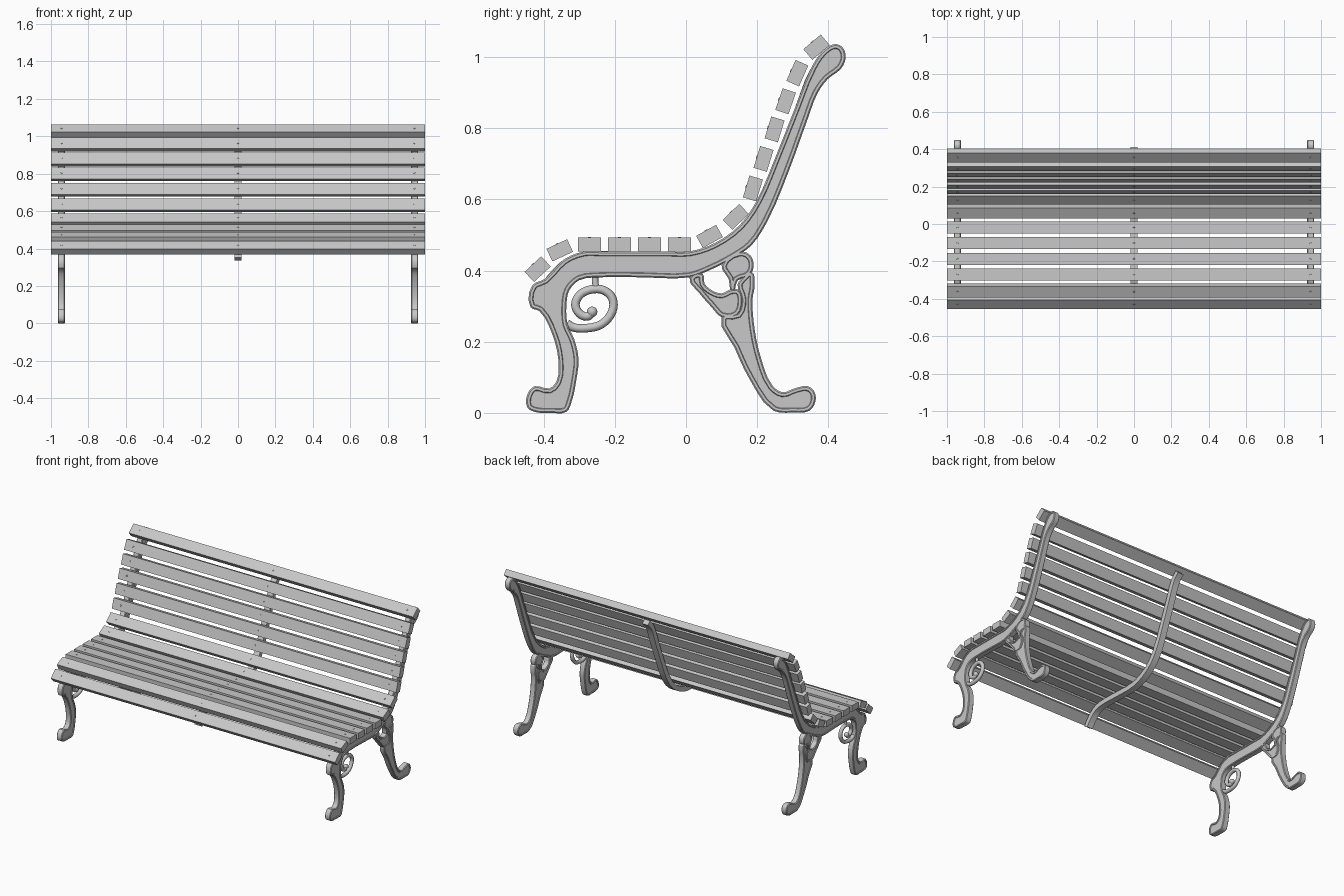
import bpy, bmesh, math
from mathutils import Vector, Matrix

cube = bpy.data.objects.get("Cube")
if cube:
    bpy.data.objects.remove(cube, do_unlink=True)

grey = bpy.data.materials.new("plain_grey")
grey.use_nodes = True
grey.diffuse_color = (0.58, 0.58, 0.58, 1)
grey.node_tree.nodes["Principled BSDF"].inputs["Base Color"].default_value = (0.58, 0.58, 0.58, 1)

FRAME_X = 0.944      # distance of the cast side frames from the middle
HALF = 0.015         # half thickness of a casting before its raised rim


def place(name, data):
    obj = bpy.data.objects.new(name, data)
    data.materials.append(grey)
    bpy.context.collection.objects.link(obj)
    return obj


def finish(name, bm, smooth=True):
    bmesh.ops.recalc_face_normals(bm, faces=bm.faces)
    mesh = bpy.data.meshes.new(name)
    bm.to_mesh(mesh)
    bm.free()
    if smooth:
        mesh.shade_smooth()
        mesh.set_sharp_from_angle(angle=math.radians(32))
    return place(name, mesh)


def smooth_path(points, closed=True, steps=3):
    """Smooth (y, z) points, given in thousandths, without overshoot."""
    pts = [Vector(p) / 1000 for p in points]
    n = len(pts)

    def heading(i):
        before = pts[(i - 1) % n] if closed else pts[max(i - 1, 0)]
        after = pts[(i + 1) % n] if closed else pts[min(i + 1, n - 1)]
        return ((pts[i] - before).normalized() + (after - pts[i]).normalized()).normalized()

    out = []
    for i in range(n if closed else n - 1):
        j = (i + 1) % n
        a, b = pts[i], pts[j]
        size = (b - a).length
        ta, tb = heading(i) * size, heading(j) * size
        for k in range(steps):
            t = k / steps
            h = t * t * (3 - 2 * t)
            out.append(a * (1 - h) + b * h + ta * (t * (1 - t) ** 2) - tb * (t * t * (1 - t)))
    if not closed:
        out.append(pts[-1])
    return out


def casting(name, outline, x):
    """Solid plate with a chamfered rim and a sunken panel on both faces."""
    bm = bmesh.new()
    face = bm.faces.new([bm.verts.new((x - HALF, p.x, p.y)) for p in smooth_path(outline)])
    made = bmesh.ops.extrude_face_region(bm, geom=[face])["geom"]
    bmesh.ops.translate(bm, vec=(2 * HALF, 0, 0),
                        verts=[g for g in made if isinstance(g, bmesh.types.BMVert)])
    bmesh.ops.recalc_face_normals(bm, faces=bm.faces)
    caps = [f for f in bm.faces if len(f.verts) > 4]
    for thickness, depth in ((0.004, 0.004), (0.007, 0), (0.002, -0.004)):
        for cap in caps:
            cap.normal_update()
            bmesh.ops.inset_region(bm, faces=[cap], thickness=thickness, depth=depth,
                                   use_even_offset=True)
    return finish(name, bm)


# Front leg, seat rail and back rail in one sweep
main_outline = [
    (-446, 15), (-426, 3), (-380, 0), (-336, 3), (-322, 30), (-308, 94), (-302, 150),
    (-314, 207), (-333, 249), (-336, 305), (-328, 345), (-300, 373), (-243, 381),
    (-120, 381), (10, 381), (66, 401), (136, 437), (184, 471), (229, 539),
    (291, 685), (342, 826), (370, 899), (398, 938), (437, 969), (449, 1000),
    (440, 1028), (418, 1037), (384, 1017), (353, 972), (305, 854), (249, 713),
    (198, 595), (150, 527), (80, 477), (10, 454), (-60, 454), (-240, 454),
    (-286, 454), (-342, 432), (-398, 376), (-432, 359), (-437, 297), (-412, 286),
    (-376, 221), (-359, 150), (-364, 89), (-384, 69), (-426, 75), (-446, 52)]

# Rear leg and the two lobes that frame the opening above it
rear_leg = [
    (184, 398), (193, 361), (187, 319), (193, 235), (212, 150), (243, 77), (271, 58),
    (305, 69), (342, 75), (361, 60), (364, 32), (347, 6), (300, 1), (246, 6),
    (179, 94), (136, 184), (100, 271), (145, 280), (156, 319), (145, 361), (162, 384)]
lower_lobe = [
    (10, 380), (46, 392), (52, 364), (72, 345), (100, 336), (125, 347), (150, 345),
    (159, 314), (145, 274), (100, 269), (72, 297), (38, 336)]
upper_lobe = [
    (100, 415), (150, 454), (181, 443), (190, 409), (176, 384), (145, 372),
    (131, 340), (120, 376)]

# Scroll bracket under the seat
scroll = [
    (-335, 252), (-318, 241), (-283, 238), (-238, 249), (-207, 286), (-207, 322),
    (-232, 345), (-266, 347), (-297, 333), (-311, 305), (-300, 280), (-277, 271),
    (-262, 286)]
stem = [(-255, 390), (-255, 365), (-250, 345)]


def rod(name, points, x, radius):
    curve = bpy.data.curves.new(name, "CURVE")
    curve.dimensions = "3D"
    curve.bevel_depth = radius
    curve.bevel_resolution = 2
    curve.use_fill_caps = True
    path = smooth_path(points, closed=False, steps=4)
    spline = curve.splines.new("POLY")
    spline.points.add(len(path) - 1)
    for target, p in zip(spline.points, path):
        target.co = (x, p.x, p.y, 1)
    spline.use_smooth = True
    return place(name, curve)


for side, x in (("left", FRAME_X), ("right", -FRAME_X)):
    casting(side + "_side_frame", main_outline, x)
    casting(side + "_rear_leg", rear_leg, x)
    casting(side + "_lower_lobe", lower_lobe, x)
    casting(side + "_upper_lobe", upper_lobe, x)
    rod(side + "_scroll", scroll, x, 0.012)
    rod(side + "_scroll_stem", stem, x, 0.009)
    # Knob closing the scroll
    bm = bmesh.new()
    bmesh.ops.create_uvsphere(bm, u_segments=12, v_segments=8, radius=0.015,
                              matrix=Matrix.Translation((x, -0.264, 0.284)))
    finish(side + "_scroll_knob", bm)

# Middle support strap under the slats
strap_path = smooth_path([
    (-412, 352), (-392, 383), (-342, 432), (-286, 452), (-140, 452), (10, 452),
    (80, 475), (150, 525), (198, 595), (249, 713), (305, 854), (353, 972),
    (390, 1012)], closed=False)
bm = bmesh.new()
rings = []
for i, p in enumerate(strap_path):
    along = (strap_path[min(i + 1, len(strap_path) - 1)] - strap_path[max(i - 1, 0)]).normalized()
    low = p + Vector((along.y, -along.x)) * 0.03
    rings.append([bm.verts.new((x, q.x, q.y))
                  for x, q in ((-0.02, p), (0.02, p), (0.02, low), (-0.02, low))])
for a, b in zip(rings, rings[1:]):
    for k in range(4):
        bm.faces.new((a[k], a[(k + 1) % 4], b[(k + 1) % 4], b[k]))
bm.faces.new(rings[0])
bm.faces.new(rings[-1])
finish("middle_strap", bm)

# Slats: y, z and tilt in degrees
slats = [(-0.417, 0.404, 43), (-0.355, 0.457, 25)]
slats += [(-0.271 + 0.0843 * i, 0.473, 0) for i in range(4)]
slats += [(0.066, 0.496, 29), (0.14, 0.551, 44), (0.188, 0.631, 73), (0.218, 0.714, 73),
          (0.249, 0.797, 73), (0.28, 0.876, 71), (0.313, 0.955, 66), (0.367, 1.028, 40)]
bolts = bmesh.new()
for number, (y, z, tilt) in enumerate(slats, 1):
    turn = Matrix.Translation((0, y, z)) @ Matrix.Rotation(math.radians(tilt), 4, "X")
    bm = bmesh.new()
    bmesh.ops.create_cube(bm, size=1, matrix=turn @ Matrix.Diagonal((2, 0.064, 0.039, 1)))
    finish(f"{'seat' if number < 8 else 'back'}_slat_{number}", bm, smooth=False)
    # Bolt heads where the slat meets each support
    for x in (-FRAME_X, 0, FRAME_X):
        bmesh.ops.create_cone(bolts, cap_ends=True, segments=10, radius1=0.005, radius2=0.004,
                              depth=0.002, matrix=turn @ Matrix.Translation((x, 0, 0.02)))
finish("bolt_heads", bolts)
